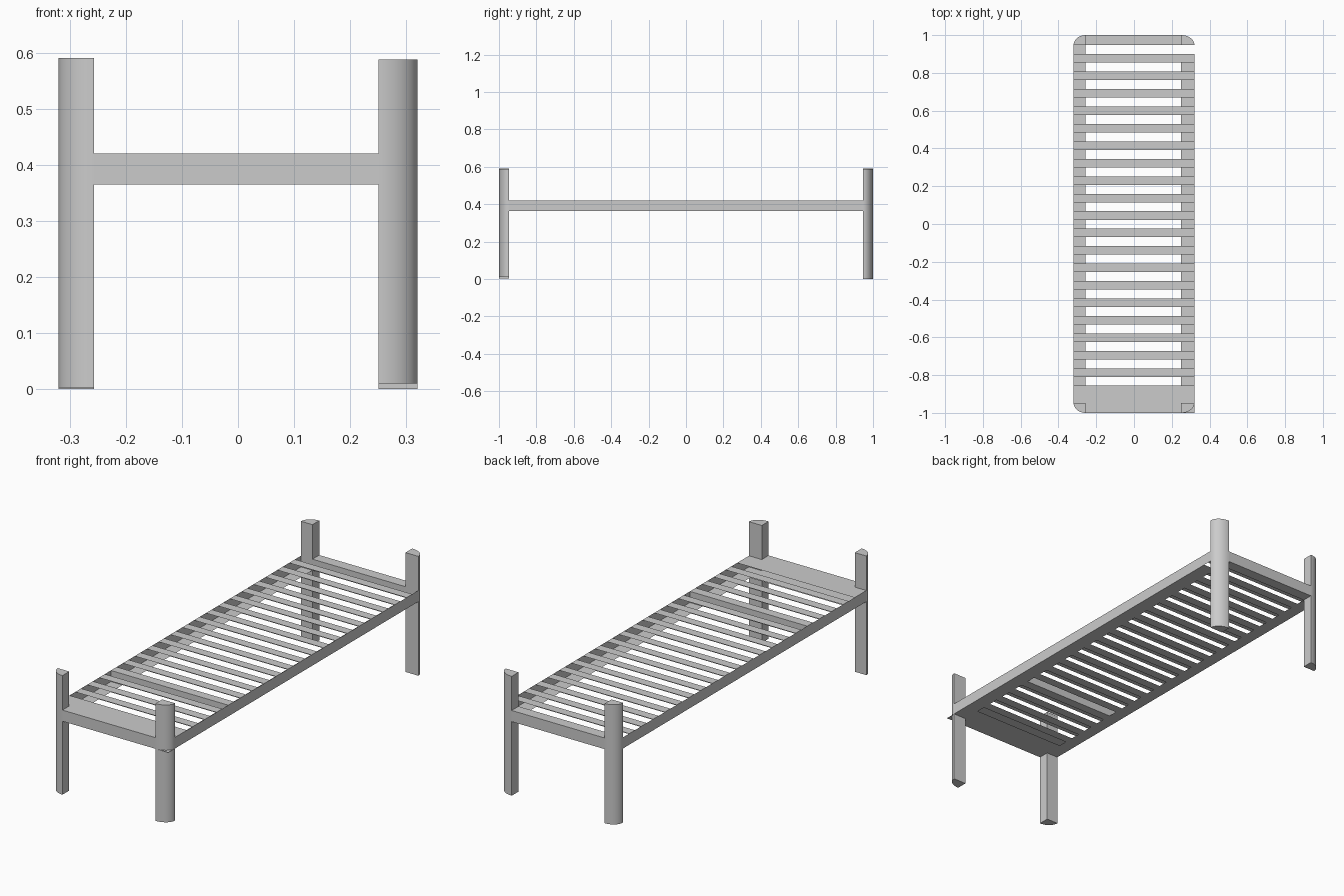
import bpy, bmesh
from math import sin, cos, pi

if "Cube" in bpy.data.objects:
    bpy.data.objects.remove(bpy.data.objects["Cube"])

Z0, Z1 = 0.365, 0.42            # underside and top of the frame
XL, XR, YI = -0.257, 0.25, 0.947  # inner edges of the legs and rails
W, L = 0.32, 1.0                # half width and half length
PITCH, SLAT = 0.0925, 0.045


def finish(name, bm):
    bmesh.ops.remove_doubles(bm, verts=bm.verts, dist=1e-5)
    bmesh.ops.recalc_face_normals(bm, faces=bm.faces)
    me = bpy.data.meshes.new(name)
    bm.to_mesh(me)
    bm.free()
    ob = bpy.data.objects.new(name, me)
    bpy.context.collection.objects.link(ob)
    return ob


def face(bm, pts):
    bm.faces.new([bm.verts.new(p) for p in pts])


def flat(bm, x0, x1, y0, y1, z):
    face(bm, [(x0, y0, z), (x1, y0, z), (x1, y1, z), (x0, y1, z)])


def wall(bm, x0, y0, x1, y1):
    face(bm, [(x0, y0, Z0), (x1, y1, Z0), (x1, y1, Z1), (x0, y0, Z1)])


# Legs: quarter-round posts with two flat inner faces
def leg(name, xi, sx, sy, z0, z1):
    bm = bmesh.new()
    yi, rx, ry = YI * sy, W - abs(xi), L - YI
    prof = [(xi, yi)] + [(xi + sx * rx * cos(i * pi / 32), yi + sy * ry * sin(i * pi / 32))
                         for i in range(17)]
    face(bm, [(x, y, z0) for x, y in prof])
    r = bmesh.ops.extrude_face_region(bm, geom=bm.faces[:])
    for v in r["geom"]:
        if isinstance(v, bmesh.types.BMVert):
            v.co.z = z1
    ob = finish(name, bm)
    bpy.context.view_layer.objects.active = ob
    ob.select_set(True)
    bpy.ops.object.shade_smooth_by_angle()
    ob.select_set(False)


leg("front_left_leg", XL, -1, -1, 0.003, 0.59)
leg("front_right_leg", XR, 1, -1, 0.01, 0.588)
leg("back_left_leg", XL, -1, 1, 0.0, 0.59)
leg("back_right_leg", XR, 1, 1, 0.0, 0.588)

# Side rails: thin outer panel with a ledge at the bottom
for name, xo, xi, yend in (("left_rail", -W, XL, YI), ("right_rail", W, XR, 0.9)):
    bm = bmesh.new()
    wall(bm, xo, -YI, xo, YI)
    flat(bm, xo, xi, -0.855, yend, Z0)
    finish(name, bm)

# Slats: a top and a bottom strip; one is closed into a full cross beam
for i in range(19):
    y1 = 0.9 - i * PITCH
    y0 = y1 - SLAT
    bm = bmesh.new()
    flat(bm, -W, W, y0, y1, Z1)
    flat(bm, XL, XR, y0, y1, Z0)
    if i == 15:
        wall(bm, -W, y0, W, y0)
        wall(bm, -W, y1, W, y1)
    finish("cross_beam" if i == 15 else "slat", bm)

# Front board: wide panel joining the front legs
bm = bmesh.new()
flat(bm, -W, W, -YI, -0.855, Z1)
flat(bm, XL, XR, -L, -YI, Z1)
flat(bm, -W, W, -YI, -0.855, Z0)
flat(bm, XL, W, -L, -YI, Z0)
wall(bm, XL, -L, XR, -L)
finish("front_board", bm)

# Back rail between the back legs
bm = bmesh.new()
flat(bm, XL, XR, YI, L, Z1)
flat(bm, XL, XR, YI, L, Z0)
wall(bm, XL, L, XR, L)
wall(bm, XL, YI, XR, YI)
finish("back_rail", bm)
